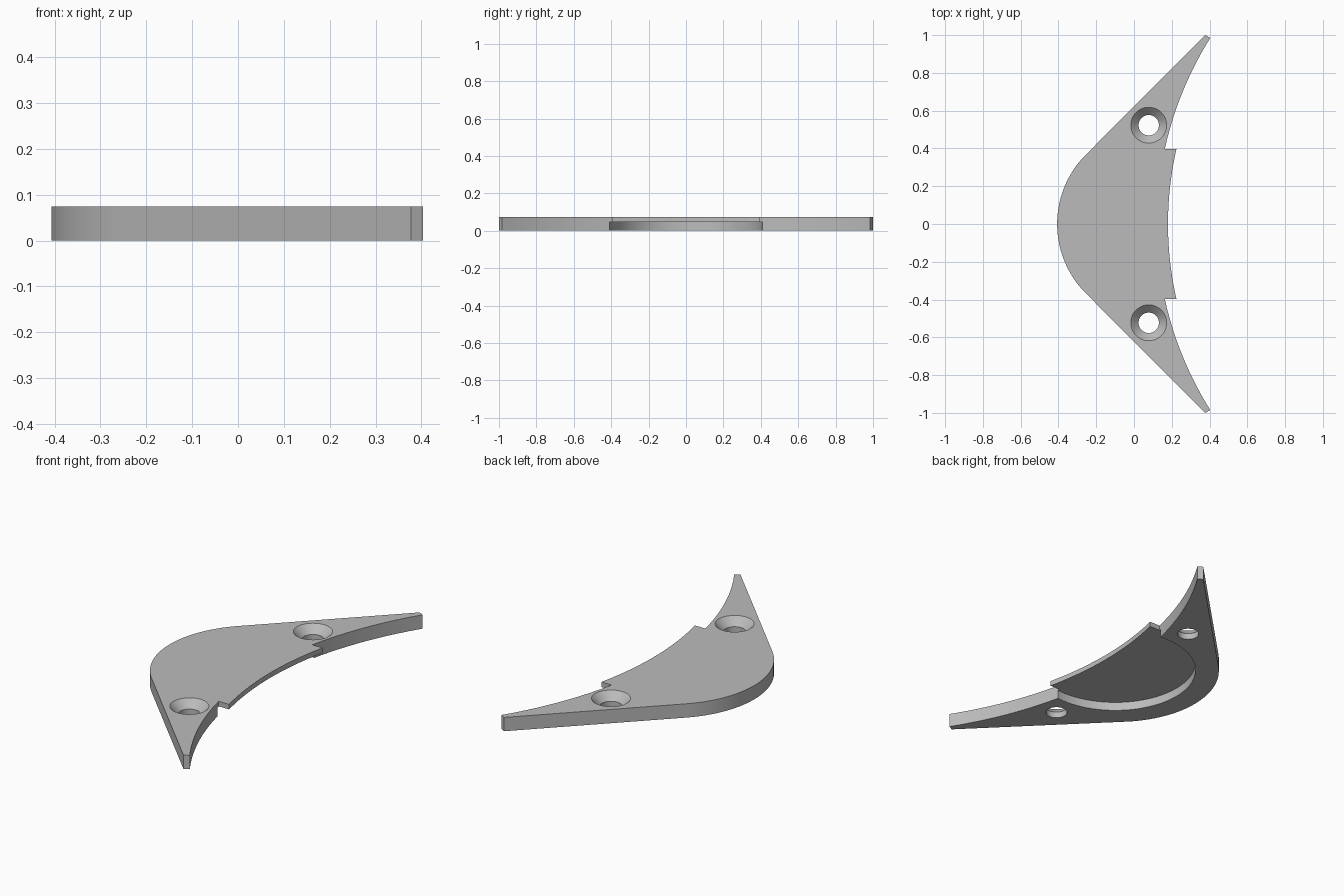
import bpy, bmesh
from math import sin, cos, pi, sqrt, radians

cube = bpy.data.objects.get("Cube")
if cube:
    bpy.data.objects.remove(cube, do_unlink=True)

THICK = 0.074
RECESS_TOP = 0.047

grey = bpy.data.materials.new("mid grey")
grey.use_nodes = True
colour = (0.5, 0.5, 0.5, 1)
grey.diffuse_color = colour
grey.node_tree.nodes["Principled BSDF"].inputs["Base Color"].default_value = colour


def make_object(name, bm):
    bmesh.ops.recalc_face_normals(bm, faces=bm.faces)
    mesh = bpy.data.meshes.new(name)
    bm.to_mesh(mesh)
    bm.free()
    mesh.materials.append(grey)
    obj = bpy.data.objects.new(name, mesh)
    bpy.context.collection.objects.link(obj)
    return obj


def lathe(name, x, y, profile, sides):
    """Closed round solid from (radius, height) rings."""
    bm = bmesh.new()
    rings = [[bm.verts.new((x + r * cos(2 * pi * i / sides),
                            y + r * sin(2 * pi * i / sides), z))
              for i in range(sides)] for r, z in profile]
    for a, b in zip(rings, rings[1:]):
        for i in range(sides):
            j = (i + 1) % sides
            bm.faces.new((a[i], a[j], b[j], b[i]))
    bm.faces.new(rings[0][::-1])
    bm.faces.new(rings[-1])
    return make_object(name, bm)


def inner_arc(radius, y0, y1, steps):
    """Points on the shallow inner curve, between two y values."""
    ys = [y0 + (y1 - y0) * i / steps for i in range(steps + 1)]
    return [(1.97 - sqrt(radius ** 2 - y * y), y) for y in ys]


# Plate outline: tab edge and horn edge, then the tip, then the rounded back
upper = inner_arc(1.79, 0, 0.396, 12) + inner_arc(1.85, 0.396, 0.985, 20)
upper.append((0.377, 1.0))
for i in range(25):
    a = radians(135 + 45 * i / 24)
    upper.append((0.112 + 0.519 * cos(a), 0.519 * sin(a)))
outline = upper + [(x, -y) for x, y in upper[-2:0:-1]]

bm = bmesh.new()
base = bm.faces.new([bm.verts.new((x, y, 0)) for x, y in outline])
top = bmesh.ops.extrude_face_region(bm, geom=[base])
bmesh.ops.translate(bm, vec=(0, 0, THICK),
                    verts=[v for v in top["geom"] if isinstance(v, bmesh.types.BMVert)])
plate = make_object("crescent_plate", bm)

# Round recess underneath and two countersunk screw holes
cutters = [lathe("recess_cutter", 0.125, 0, [(0.41, -0.1), (0.41, RECESS_TOP)], 128)]
hole = [(0.054, -0.1), (0.054, 0.033), (0.095, THICK), (0.095, 0.2)]
for side, y in (("back", 0.523), ("front", -0.523)):
    cutters.append(lathe(side + "_hole_cutter", 0.078, y, hole, 48))

bpy.context.view_layer.objects.active = plate
for cutter in cutters:
    cutter.hide_render = True
    mod = plate.modifiers.new(cutter.name, "BOOLEAN")
    mod.operation = "DIFFERENCE"
    mod.solver = "EXACT"
    mod.object = cutter
    bpy.ops.object.modifier_apply(modifier=mod.name)
    bpy.data.objects.remove(cutter, do_unlink=True)

# Smooth curved walls, crisp edges
bpy.ops.object.select_all(action="DESELECT")
plate.select_set(True)
bpy.ops.object.shade_smooth_by_angle(angle=radians(25))
